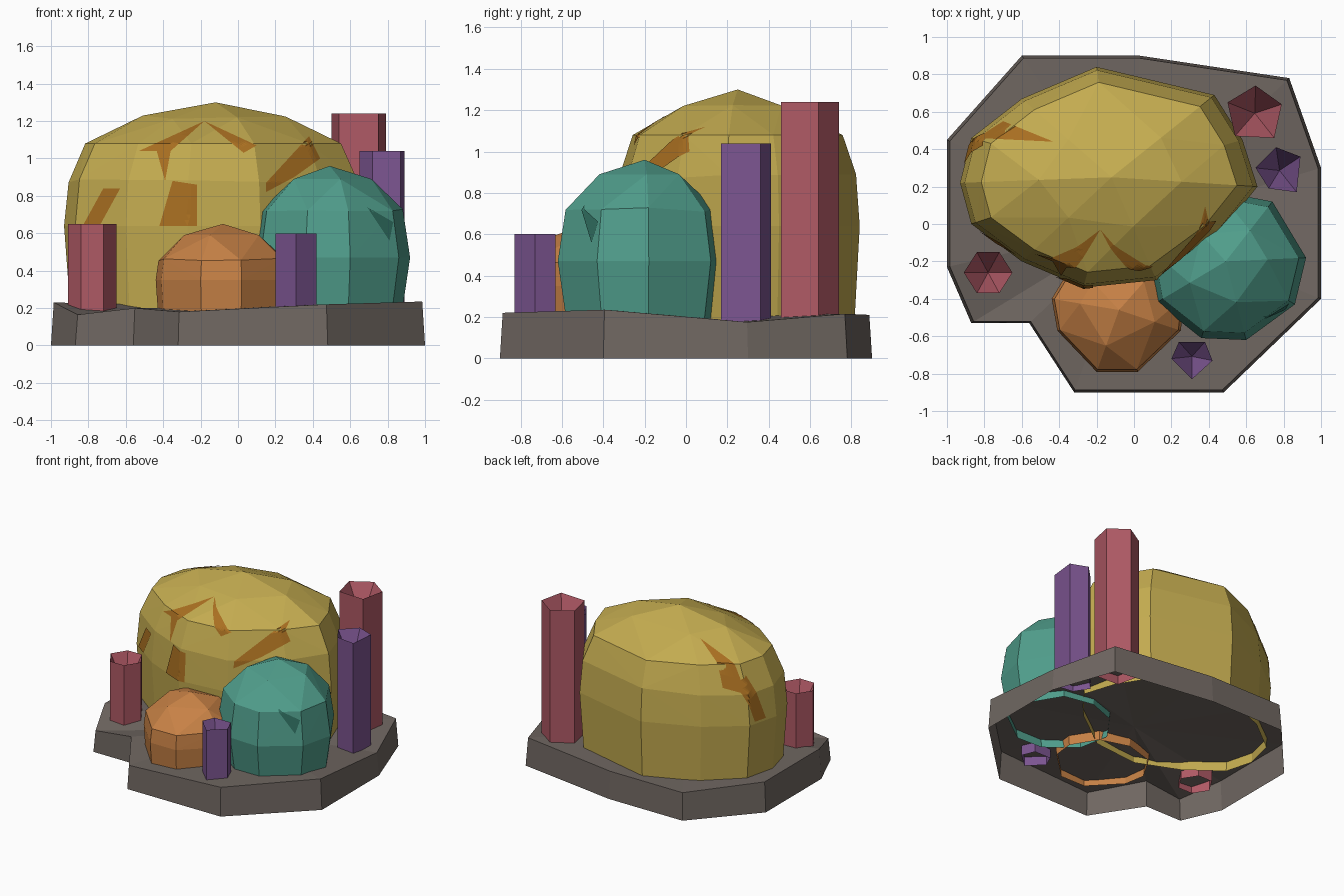
import bpy, bmesh, math, random
from mathutils import Vector
from mathutils.bvhtree import BVHTree

if "Cube" in bpy.data.objects:
    bpy.data.objects.remove(bpy.data.objects["Cube"])

random.seed(4)


def material(name, rgb):
    m = bpy.data.materials.new(name)
    m.diffuse_color = (*rgb, 1)
    m.use_nodes = True
    m.node_tree.nodes["Principled BSDF"].inputs["Base Color"].default_value = m.diffuse_color
    return m


STONE = material("stone", (.16, .135, .12))
YELLOW = material("yellow", (.55, .41, .08))
AMBER = material("amber", (.40, .16, .015))
TEAL = material("teal", (.08, .34, .26))
DARK_TEAL = material("dark_teal", (.03, .16, .12))
ORANGE = material("orange", (.57, .22, .06))
RED = material("red", (.43, .10, .13))
PURPLE = material("purple", (.20, .09, .28))


def finish(bm, name, mat):
    me = bpy.data.meshes.new(name)
    bm.to_mesh(me)
    ob = bpy.data.objects.new(name, me)
    me.materials.append(mat)
    bpy.context.collection.objects.link(ob)
    return ob


def skin(bm, a, b):
    n = len(a)
    for i in range(n):
        j = (i + 1) % n
        bm.faces.new((a[i], a[j], b[j], b[i]))


# Faceted dome: scaled copies of a plan outline, wrapped in a hull, open below
def dome(name, mat, centre, outline, rings, top):
    bm = bmesh.new()
    c = Vector(centre)
    pts = [Vector(p) for p in outline]
    n = len(pts)
    for k, (z, s, step) in enumerate(rings):
        for i in range(0, n, step):
            p = pts[i]
            if k in (1, 3):
                jit = 0
            else:
                jit = random.uniform(-.012, .012)
            q = c + (p - c) * s
            bm.verts.new((q.x, q.y, z + (jit if k else 0)))
    bm.verts.new((*c, top))
    res = bmesh.ops.convex_hull(bm, input=bm.verts[:])
    loose = [v for v in bm.verts if not v.link_faces]
    bmesh.ops.delete(bm, geom=loose, context='VERTS')
    bm.normal_update()
    zmin = rings[0][0] + .001
    low = [f for f in bm.faces if all(v.co.z < zmin for v in f.verts)]
    bmesh.ops.delete(bm, geom=low, context='FACES')
    tree = BVHTree.FromBMesh(bm)
    finish(bm, name, mat)
    return tree


# Coloured facet laid on a dome: polygon projected along one axis
def facet(name, mat, tree, pts, axis):
    bm = bmesh.new()
    far = {'y': -3, 'x': -3, 'z': 3}[axis]

    def place(a, b):
        return {'y': (a, far, b), 'x': (far, a, b), 'z': (a, b, far)}[axis]
    d = Vector({'y': (0, 1, 0), 'x': (1, 0, 0), 'z': (0, 0, -1)}[axis])
    bm.faces.new([bm.verts.new(place(*p)) for p in pts])
    bmesh.ops.triangulate(bm, faces=bm.faces[:])
    bmesh.ops.subdivide_edges(bm, edges=bm.edges[:], cuts=7, use_grid_fill=True)
    missed = []
    for v in bm.verts:
        hit = tree.ray_cast(v.co, d)[0]
        if hit is None:
            missed.append(v)
        else:
            v.co = hit - d * .007
    bmesh.ops.delete(bm, geom=missed, context='VERTS')
    finish(bm, name, mat)


# Pillar: straight prism with a sunken top
def pillar(name, mat, outline, top):
    bm = bmesh.new()
    lo = [bm.verts.new((x, y, .14)) for x, y in outline]
    hi = [bm.verts.new((x, y, top)) for x, y in outline]
    skin(bm, lo, hi)
    n = len(outline)
    pit = bm.verts.new((sum(p[0] for p in outline) / n,
                        sum(p[1] for p in outline) / n, top - .25))
    for i in range(n):
        bm.faces.new((hi[i], hi[(i + 1) % n], pit))
    bmesh.ops.recalc_face_normals(bm, faces=bm.faces[:])
    finish(bm, name, mat)


# Rock base, hollow underneath
rim = [(-.6, .9, .21), (-1, .45, .23), (-1, -.23, .23), (-.87, -.53, .165),
       (-.56, -.53, .2), (-.32, -.9, .18), (.48, -.9, .22), (1, -.4, .235),
       (1, .3, .175), (.83, .78, .215), (.03, .9, .21)]
bm = bmesh.new()
lo = [bm.verts.new((x, y, 0)) for x, y, z in rim]
hi = [bm.verts.new((x * .985, y * .985, z)) for x, y, z in rim]
skin(bm, lo, hi)
mid = bm.verts.new((0, 0, .205))
for i in range(len(hi)):
    bm.faces.new((hi[i], hi[(i + 1) % len(hi)], mid))
finish(bm, "rock_base", STONE)

# Large yellow dome
big = dome("large_dome", YELLOW, (-.12, .25),
           [(-.93, .22), (-.87, .46), (-.6, .67), (-.2, .84), (.43, .69), (.58, .45),
            (.66, .2), (.46, -.05), (.12, -.3), (-.27, -.34), (-.6, -.2), (-.87, 0)],
           [(.15, .955, 1), (.64, 1, 1), (.88, .97, 1), (1.08, .86, 1), (1.22, .48, 2)], 1.3)

# Teal dome
teal = dome("teal_dome", TEAL, (.49, -.2),
            [(.92, -.18), (.86, -.43), (.6, -.62), (.36, -.61), (.12, -.42),
             (.07, -.15), (.24, .08), (.48, .17), (.74, .12)],
            [(.15, .89, 1), (.47, 1, 1), (.72, .91, 1), (.89, .52, 2)], .96)

# Small orange dome
dome("small_dome", ORANGE, (-.08, -.46),
     [(-.44, -.4), (-.41, -.57), (-.2, -.79), (.02, -.79), (.25, -.57),
      (.27, -.4), (.15, -.2), (-.08, -.13), (-.32, -.2)],
     [(.14, .96, 1), (.35, 1, 1), (.46, .96, 1), (.59, .58, 2)], .65)

# Amber facets on the large dome
front = [[(-.42, .64), (-.22, .64), (-.22, .86), (-.35, .88)],
         [(-.18, 1.2), (-.53, 1.04), (-.42, 1.04)],
         [(-.18, 1.2), (-.36, 1.04), (-.39, .88), (-.44, 1.06)],
         [(-.18, 1.2), (.03, 1.03), (.1, 1.07)],
         [(.44, 1.0), (.38, 1.12), (.15, .87), (.15, .82), (.3, .9)],
         [(-.72, .84), (-.63, .84), (-.74, .64), (-.83, .64)]]
for i, p in enumerate(front):
    facet(f"amber_facet_{i + 1}", AMBER, big, p, 'y')
facet("amber_facet_top", AMBER, big, [(-.84, .46), (-.7, .55), (-.43, .44)], 'z')
facet("amber_facet_side", AMBER, big, [(.42, 1.0), (.5, .95), (.42, .66), (.32, .66)], 'x')

# Dark notch on the teal dome
facet("teal_notch", DARK_TEAL, teal, [(.69, .74), (.83, .66), (.81, .56)], 'y')

# Pillars
pillar("tall_red_pillar", RED,
       [(.65, .74), (.79, .64), (.75, .46), (.54, .47), (.5, .65)], 1.24)
pillar("short_red_pillar", RED,
       [(-.84, -.15), (-.72, -.15), (-.65, -.26), (-.72, -.37), (-.84, -.37), (-.91, -.26)], .65)
pillar("tall_purple_pillar", PURPLE,
       [(.76, .41), (.89, .36), (.87, .17), (.72, .19), (.65, .3)], 1.04)
pillar("short_purple_pillar", PURPLE,
       [(.24, -.63), (.38, -.63), (.42, -.73), (.31, -.83), (.2, -.72)], .6)
